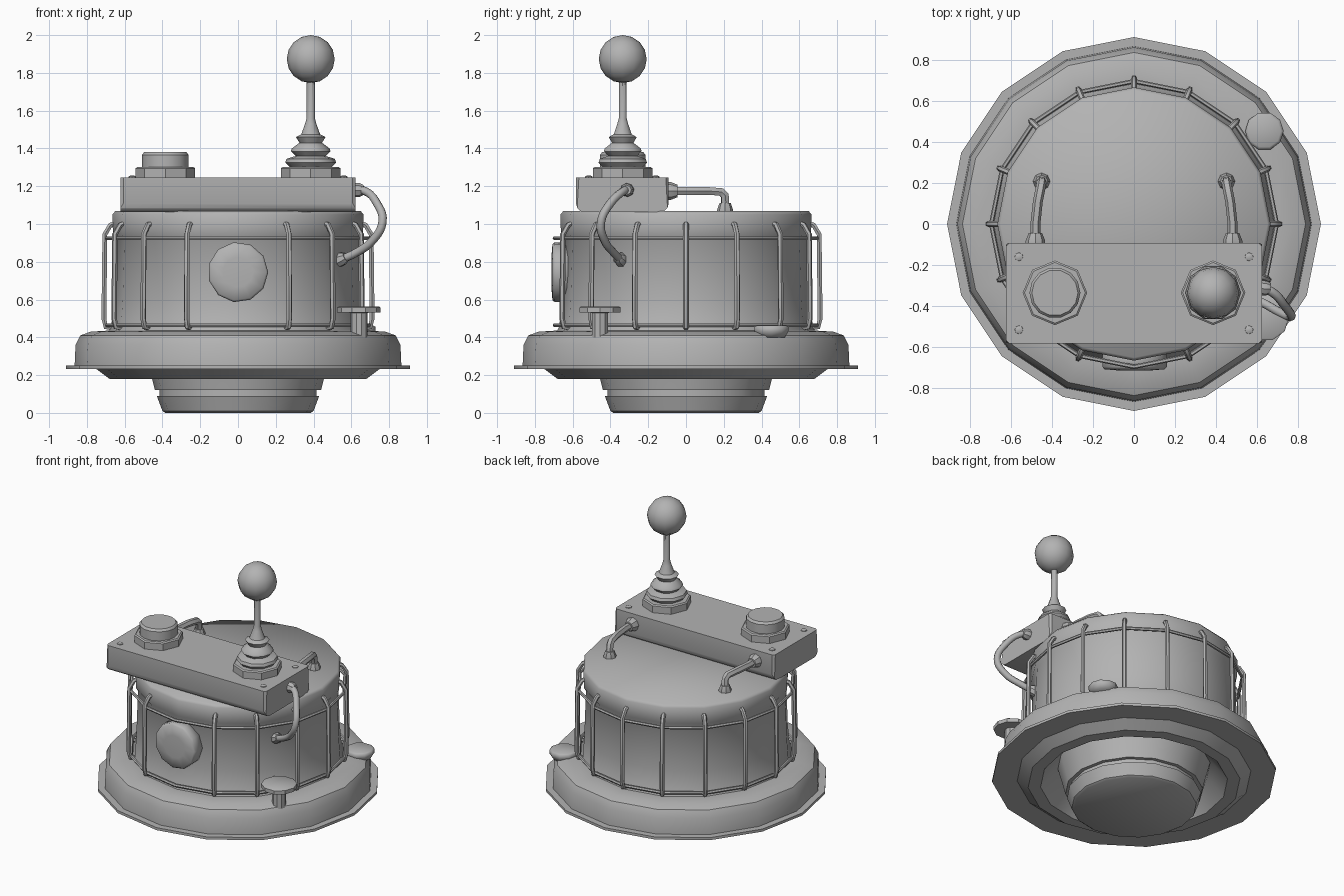
import bpy, bmesh, math
from mathutils import Vector, Matrix

if "Cube" in bpy.data.objects:
    bpy.data.objects.remove(bpy.data.objects["Cube"])

GREY = bpy.data.materials.new("plain_grey")
GREY.diffuse_color = (0.45, 0.45, 0.45, 1)
GREY.use_nodes = True
GREY.node_tree.nodes["Principled BSDF"].inputs["Base Color"].default_value = GREY.diffuse_color


def finish(ob, angle=35):
    ob.data.materials.clear()
    ob.data.materials.append(GREY)
    bpy.ops.object.select_all(action='DESELECT')
    ob.select_set(True)
    bpy.context.view_layer.objects.active = ob
    bpy.ops.object.shade_smooth_by_angle(angle=math.radians(angle))
    return ob


def from_bmesh(name, bm, angle=35):
    bmesh.ops.recalc_face_normals(bm, faces=bm.faces)
    me = bpy.data.meshes.new(name)
    bm.to_mesh(me)
    bm.free()
    ob = bpy.data.objects.new(name, me)
    bpy.context.collection.objects.link(ob)
    return finish(ob, angle)


def lathe(name, profile, sides=16, loc=(0, 0, 0), axis=(0, 0, 1), angle=35, loop=False):
    """Spin (radius, height) points round an axis; capped, or closed into a ring."""
    bm = bmesh.new()
    rot = Vector((0, 0, 1)).rotation_difference(Vector(axis)).to_matrix().to_4x4()
    m = Matrix.Translation(loc) @ rot
    rings = []
    for r, z in profile:
        rings.append([bm.verts.new(m @ Vector((r * math.cos(t), r * math.sin(t), z)))
                      for t in (2 * math.pi * i / sides for i in range(sides))])
    pairs = list(zip(rings, rings[1:]))
    if loop:
        pairs.append((rings[-1], rings[0]))
    else:
        bm.faces.new(rings[0])
        bm.faces.new(rings[-1])
    for a, b in pairs:
        for i in range(sides):
            j = (i + 1) % sides
            bm.faces.new((a[i], a[j], b[j], b[i]))
    return from_bmesh(name, bm, angle)


def tube(name, points, radius, cyclic=False, smooth=False, res=1):
    """Round tube along a path."""
    cu = bpy.data.curves.new(name, 'CURVE')
    cu.dimensions = '3D'
    cu.bevel_depth = radius
    cu.bevel_resolution = res
    cu.use_fill_caps = True
    cu.resolution_u = 5
    if smooth:
        sp = cu.splines.new('BEZIER')
        sp.bezier_points.add(len(points) - 1)
        for bp, p in zip(sp.bezier_points, points):
            bp.co = p
            bp.handle_left_type = bp.handle_right_type = 'AUTO'
    else:
        sp = cu.splines.new('POLY')
        sp.points.add(len(points) - 1)
        for q, p in zip(sp.points, points):
            q.co = (*p, 1)
    sp.use_cyclic_u = cyclic
    ob = bpy.data.objects.new(name, cu)
    bpy.context.collection.objects.link(ob)
    bpy.ops.object.select_all(action='DESELECT')
    ob.select_set(True)
    bpy.context.view_layer.objects.active = ob
    bpy.ops.object.convert(target='MESH')
    return finish(bpy.context.object, 50)


# Base ring with thin flange, hollow underneath
lathe("base_ring", [(0.60, 0.43), (0.70, 0.435), (0.78, 0.43), (0.835, 0.41), (0.86, 0.36),
                    (0.865, 0.25), (0.91, 0.25), (0.91, 0.232), (0.75, 0.232), (0.68, 0.18),
                    (0.60, 0.18), (0.52, 0.28), (0.45, 0.34)], loop=True)
# Stepped foot under the base
lathe("foot", [(0.385, 0), (0.40, 0.01), (0.43, 0.09), (0.415, 0.09), (0.415, 0.12),
               (0.44, 0.12), (0.455, 0.18), (0.50, 0.35)])
# Main drum
lathe("drum", [(0.69, 0.42), (0.67, 0.46), (0.66, 0.60), (0.65, 0.92), (0.662, 0.94),
               (0.665, 1.05), (0.65, 1.068)], angle=60)

# Cage: fifteen bars and two hoops, with a gap for the front lens
for i in range(16):
    if i == 12:
        continue
    t = math.pi * i / 8
    path = [(0.64, 1.005), (0.675, 0.995), (0.705, 0.945), (0.71, 0.50), (0.70, 0.455), (0.64, 0.445)]
    tube("cage_bar", [(r * math.cos(t), r * math.sin(t), z) for r, z in path], 0.015)
for z in (0.925, 0.465):
    tube("cage_hoop", [(0.695 * math.cos(math.pi * i / 8), 0.695 * math.sin(math.pi * i / 8), z)
                       for i in range(16)], 0.011, cyclic=True)

# Round front lens
lathe("lens", [(0.16, 0), (0.16, 0.09), (0.15, 0.102), (0.08, 0.108)], 11,
      (0, -0.605, 0.745), (0, -1, 0), 95)

# Control box with rounded lower edges
bm = bmesh.new()
bmesh.ops.create_cube(bm, size=1, matrix=Matrix.Translation((0, -0.337, 1.155))
                      @ Matrix.Diagonal((1.245, 0.49, 0.185, 1)))
low = [e for e in bm.edges if all(v.co.z < 1.1 for v in e.verts)
       and abs(e.verts[0].co.x - e.verts[1].co.x) > 0.1]
bmesh.ops.bevel(bm, geom=low, offset=0.045, segments=3, profile=0.5, affect='EDGES')
up = [e for e in bm.edges if abs(e.verts[0].co.z - e.verts[1].co.z) > 0.1]
bmesh.ops.bevel(bm, geom=up, offset=0.015, segments=1, affect='EDGES')
from_bmesh("control_box", bm)

for s in (-1, 1):
    # Screws on the box lid
    for y in (-0.16, -0.515):
        lathe("screw", [(0.022, 1.24), (0.02, 1.252), (0.01, 1.256)], 8, (s * 0.56, y, 0))
    # Octagonal mounts
    lathe("control_mount", [(0.157, 1.24), (0.157, 1.295), (0.148, 1.302)], 8, (s * 0.385, -0.335, 0))
    # Pipes from the box to the drum top
    tube("pipe", [(s * 0.48, -0.10, 1.175), (s * 0.48, 0.0, 1.175), (s * 0.468, 0.11, 1.175),
                  (s * 0.453, 0.185, 1.17), (s * 0.45, 0.205, 1.15), (s * 0.45, 0.21, 1.06)], 0.024)
    lathe("pipe_collar", [(0.047, 0), (0.047, 0.015), (0.033, 0.05)], 8,
          (s * 0.48, -0.095, 1.175), (0, 1, 0))
    lathe("pipe_foot", [(0.042, 1.06), (0.042, 1.075), (0.03, 1.11)], 8, (s * 0.45, 0.207, 0))

# Push button
lathe("button", [(0.124, 1.295), (0.124, 1.365), (0.112, 1.38)], 14, (-0.385, -0.335, 0))

# Joystick: bellows, stem and ball
lathe("stick_bellows", [(0.11, 1.30), (0.135, 1.325), (0.128, 1.345), (0.08, 1.36), (0.105, 1.385),
                        (0.10, 1.40), (0.06, 1.43), (0.078, 1.46), (0.05, 1.475), (0.03, 1.53),
                        (0.022, 1.56), (0.022, 1.78)], 10, (0.385, -0.335, 0))
bm = bmesh.new()
bmesh.ops.create_uvsphere(bm, u_segments=12, v_segments=8, radius=0.127,
                          matrix=Matrix.Translation((0.385, -0.335, 1.873)))
from_bmesh("stick_ball", bm, 60)

# Side cable looping from the box to the drum, with plugs
tube("cable", [(0.61, -0.31, 1.18), (0.67, -0.33, 1.175), (0.735, -0.40, 1.11), (0.765, -0.45, 1.01),
               (0.71, -0.43, 0.91), (0.63, -0.385, 0.85), (0.53, -0.34, 0.805)], 0.022, smooth=True, res=2)
lathe("cable_plug", [(0.036, 0), (0.036, 0.03), (0.026, 0.05)], 8, (0.615, -0.31, 1.18), (1, -0.1, 0))
lathe("cable_plug", [(0.036, 0), (0.036, 0.03), (0.026, 0.05)], 8, (0.53, -0.34, 0.805), (0.8, -0.4, 0.4))

# Small fittings on the base ring
lathe("flat_valve", [(0.045, 0.40), (0.045, 0.53), (0.115, 0.532), (0.115, 0.558), (0.105, 0.564)],
      10, (0.64, -0.455, 0))
lathe("base_cap", [(0.075, 0.40), (0.094, 0.43), (0.094, 0.455), (0.08, 0.463)], 10,
      (0.635, 0.452, 0), angle=95)
